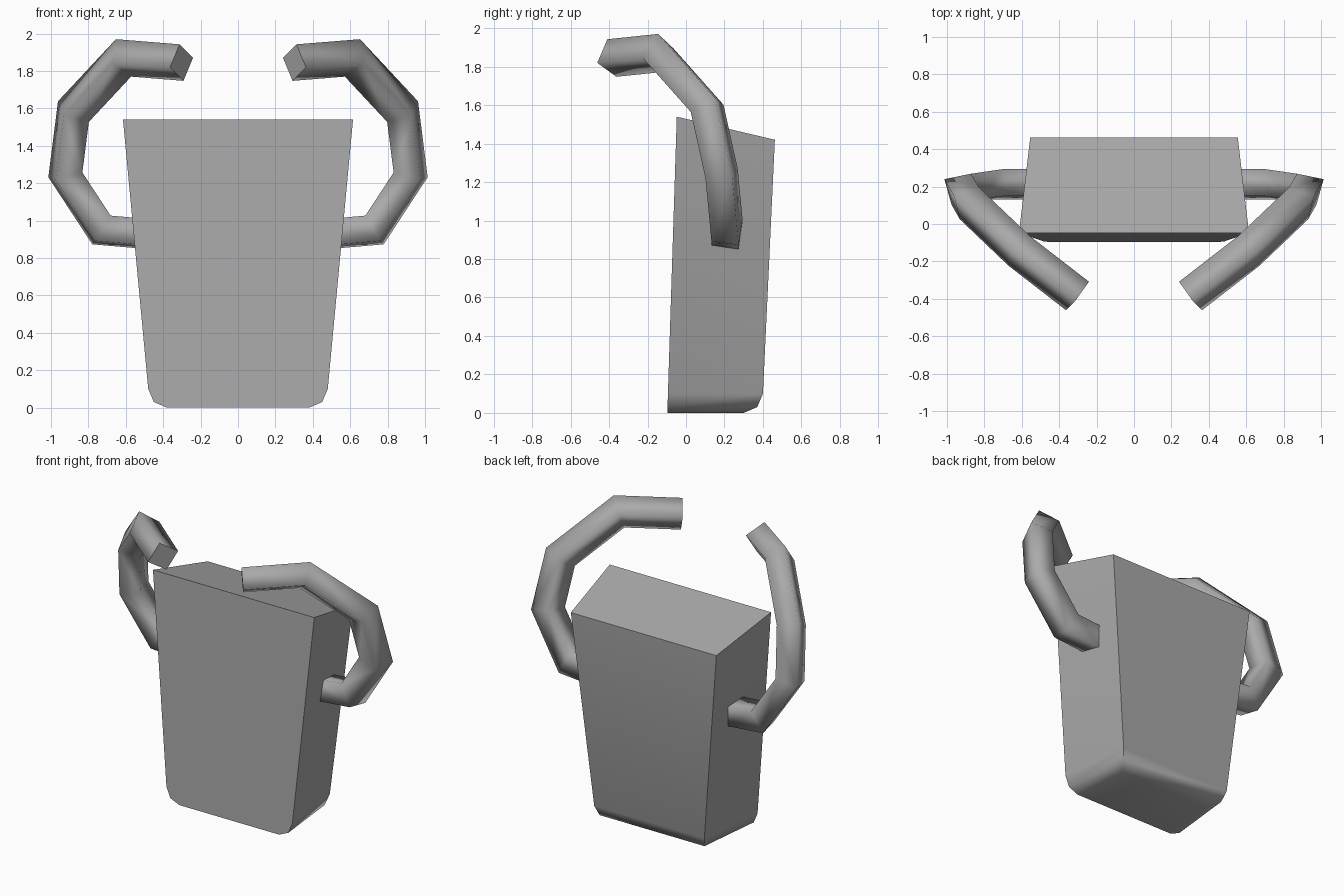
import bpy, bmesh, math
from mathutils import Vector

if "Cube" in bpy.data.objects:
    bpy.data.objects.remove(bpy.data.objects["Cube"])

grey = bpy.data.materials.new("plain_grey")
grey.diffuse_color = (0.4, 0.4, 0.4, 1)
grey.use_nodes = True
grey.node_tree.nodes["Principled BSDF"].inputs["Base Color"].default_value = grey.diffuse_color


def build(name, rings, smooth_sides):
    """Skin a list of four-point rings into a closed solid."""
    bm = bmesh.new()
    loops = [[bm.verts.new(p) for p in ring] for ring in rings]
    for a, b in zip(loops, loops[1:]):
        for i in range(4):
            j = (i + 1) % 4
            bm.faces.new((a[i], a[j], b[j], b[i])).smooth = smooth_sides
    bm.faces.new(loops[0])
    bm.faces.new(loops[-1])
    bmesh.ops.recalc_face_normals(bm, faces=bm.faces[:])
    mesh = bpy.data.meshes.new(name)
    bm.to_mesh(mesh)
    bm.free()
    mesh.materials.append(grey)
    obj = bpy.data.objects.new(name, mesh)
    bpy.context.collection.objects.link(obj)
    return obj


# Tapered body: front half width, front y, front z, back half width, back y, back z
levels = [
    (0.38, -0.097, 0.00, 0.345, 0.30, 0.00),
    (0.45, -0.096, 0.03, 0.40, 0.37, 0.03),
    (0.48, -0.094, 0.10, 0.42, 0.40, 0.10),
    (0.615, -0.048, 1.54, 0.555, 0.462, 1.42),
]
body = build("body", [[(-fw, fy, fz), (fw, fy, fz), (bw, by, bz), (-bw, by, bz)]
                      for fw, fy, fz, bw, by, bz in levels], False)
bpy.context.view_layer.objects.active = body
body.select_set(True)
bpy.ops.object.shade_smooth_by_angle(angle=math.radians(50))

# Arm path from the hand back into the body
path = [Vector(p) for p in [
    (0.302, -0.385, 1.845), (0.612, -0.145, 1.87), (0.88, 0.11, 1.583),
    (0.923, 0.185, 1.245), (0.73, 0.213, 0.95), (0.50, 0.213, 0.93)]]
RADIUS = 0.101


def arm_rings():
    """Sweep a square section along the path with mitred bends."""
    dirs = [(b - a).normalized() for a, b in zip(path, path[1:])]
    up = Vector((0.02, -0.015, 0.095))
    up = (up - dirs[0] * up.dot(dirs[0])).normalized() * RADIUS
    side = dirs[0].cross(up)
    offsets = [up, side, -up, -side]
    rings = [[path[0] + o for o in offsets]]
    for k in range(1, len(path)):
        d = dirs[k - 1]
        n = d + dirs[k] if k < len(dirs) else d
        offsets = [o - d * (o.dot(n) / d.dot(n)) for o in offsets]
        rings.append([path[k] + o for o in offsets])
    return rings


# Mirrored pair of arms
for name, s in (("right_arm", 1), ("left_arm", -1)):
    build(name, [[(s * p.x, p.y, p.z) for p in ring] for ring in arm_rings()], True)
